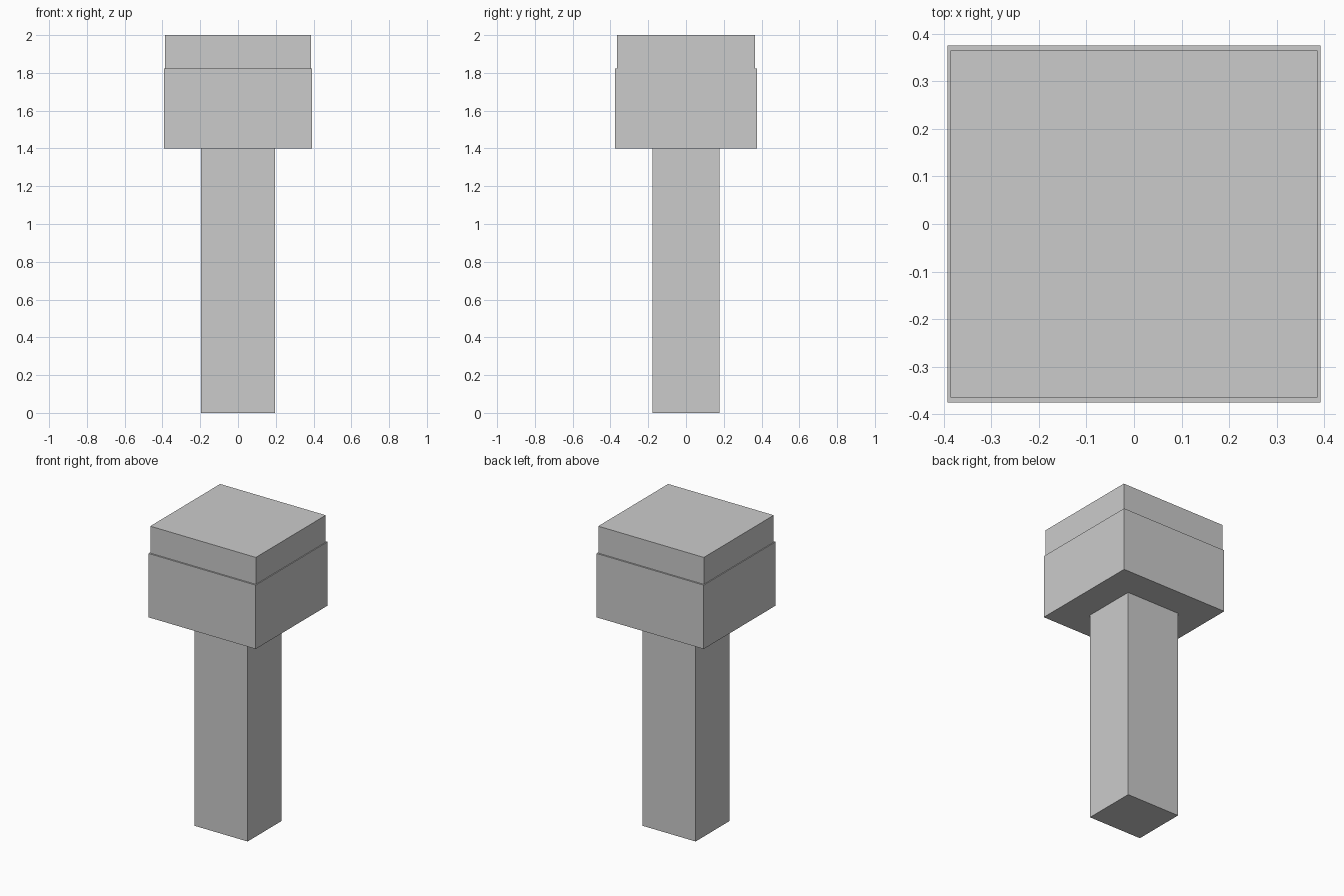
import bpy

if "Cube" in bpy.data.objects:
    bpy.data.objects.remove(bpy.data.objects["Cube"])


def box(name, half_x, half_y, z0, z1):
    """Axis-aligned box centred on x = y = 0, spanning z0 to z1."""
    bpy.ops.mesh.primitive_cube_add(size=1, location=(0, 0, (z0 + z1) / 2))
    ob = bpy.context.object
    ob.name = name
    ob.scale = (2 * half_x, 2 * half_y, z1 - z0)
    bpy.ops.object.transform_apply(location=False, rotation=False, scale=True)
    return ob


# Square post, wide head block, and slightly inset cap
box("post", 0.195, 0.178, 0.0, 1.4)
box("head_block", 0.392, 0.375, 1.4, 1.822)
box("top_cap", 0.386, 0.365, 1.822, 2.0)
